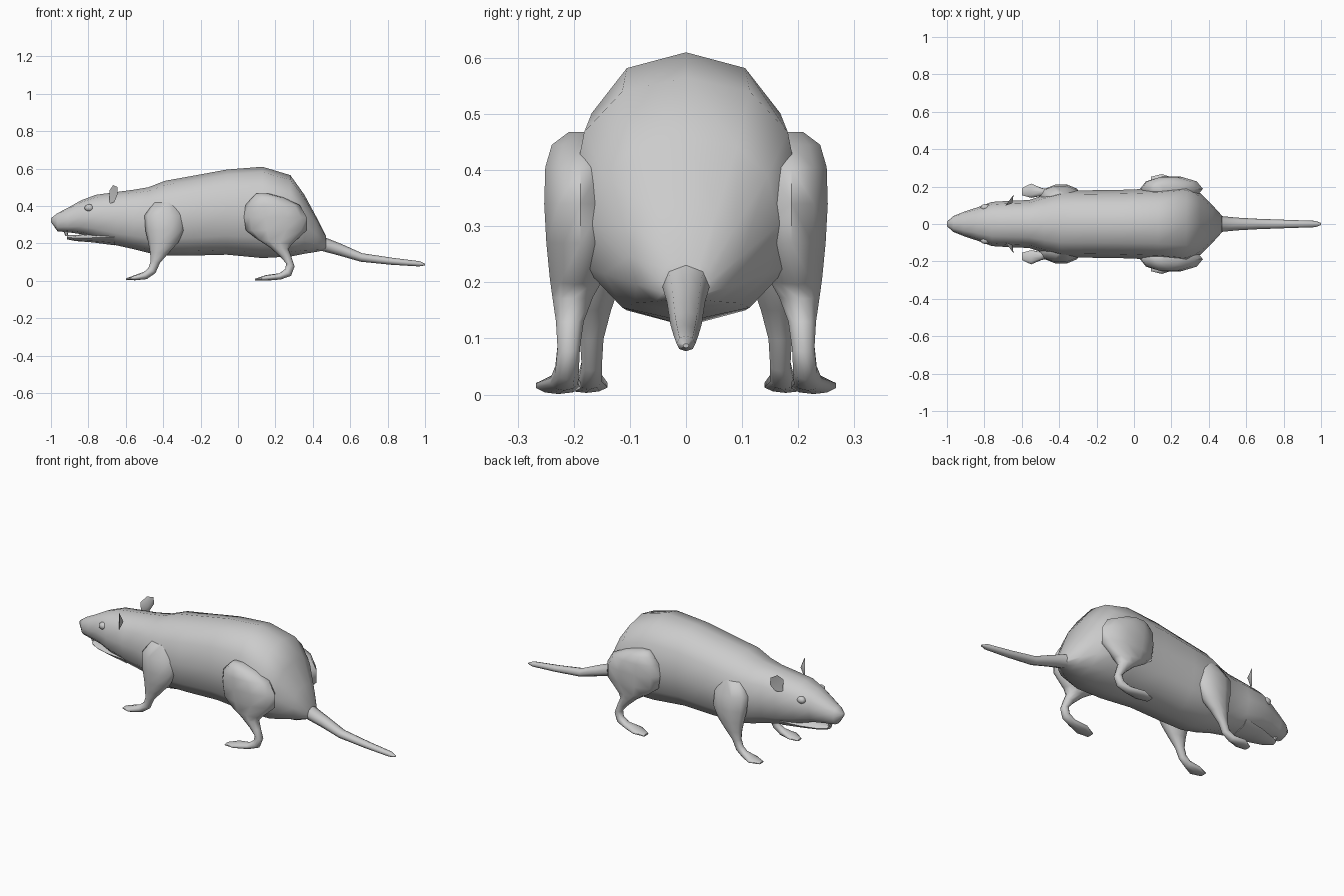
import bpy, bmesh, math
from mathutils import Vector

fur = bpy.data.materials.new("grey fur")
fur.diffuse_color = (0.6, 0.6, 0.6, 1)


def finish(bm, name, mirror=False, angle=60):
    bmesh.ops.recalc_face_normals(bm, faces=bm.faces)
    me = bpy.data.meshes.new(name)
    bm.to_mesh(me)
    bm.free()
    ob = bpy.data.objects.new(name, me)
    bpy.context.collection.objects.link(ob)
    me.materials.append(fur)
    if mirror:
        mod = ob.modifiers.new("mirror", 'MIRROR')
        mod.use_axis = (False, True, False)
        mod.use_mirror_merge = False
    bpy.ops.object.select_all(action='DESELECT')
    bpy.context.view_layer.objects.active = ob
    ob.select_set(True)
    bpy.ops.object.shade_smooth_by_angle(angle=math.radians(angle))
    return ob


def loft(name, stations, sides=10, power=1.0, mirror=False):
    """Skin rings (x, y, z, thickness, half width, tilt of the thickness axis in xz)."""
    bm = bmesh.new()
    rings = []
    for x, y, z, a, b, tilt in stations:
        t = math.radians(tilt)
        ring = []
        for i in range(sides):
            w = 2 * math.pi * i / sides
            c, s = (math.copysign(abs(f) ** power, f) for f in (math.cos(w), math.sin(w)))
            ring.append(bm.verts.new((x + a * c * math.cos(t), y + b * s, z + a * c * math.sin(t))))
        rings.append(ring)
    for r, q in zip(rings, rings[1:]):
        for i in range(sides):
            j = (i + 1) % sides
            bm.faces.new((r[i], r[j], q[j], q[i]))
    bm.faces.new(rings[0])
    bm.faces.new(rings[-1])
    return finish(bm, name, mirror)


def upright(rows):
    """Rows of x, bottom, top, half width become vertical rings."""
    return [(x, 0, (lo + hi) / 2, (hi - lo) / 2, w, 90) for x, lo, hi, w in rows]


# Head and trunk in one skin
loft("body", upright([
    (-1.0, .315, .335, .012), (-.965, .265, .362, .043), (-.91, .26, .39, .065),
    (-.84, .25, .43, .088), (-.76, .225, .46, .118), (-.65, .19, .475, .125),
    (-.56, .17, .487, .128), (-.48, .15, .50, .155), (-.39, .135, .535, .178),
    (-.25, .135, .56, .18), (-.06, .14, .595, .183), (.13, .122, .61, .19),
    (.28, .13, .565, .205), (.355, .145, .46, .165), (.42, .155, .34, .10),
    (.47, .165, .24, .045)]), sides=12, power=0.85)

# Lower jaw and front teeth
loft("lower_jaw", upright([
    (-.915, .222, .245, .02), (-.87, .213, .244, .045), (-.78, .206, .255, .075),
    (-.66, .19, .28, .095)]), sides=8)
loft("upper_teeth", [(-.925, 0, .275, .012, .018, 0), (-.915, 0, .24, .008, .014, 0)], sides=6)

# Tail
loft("tail", [
    (.37, 0, .235, .075, .07, 80), (.46, 0, .195, .037, .043, 75), (.55, 0, .165, .031, .034, 75),
    (.66, 0, .125, .023, .028, 80), (.82, 0, .105, .019, .022, 84),
    (.97, 0, .091, .014, .017, 84), (1.0, 0, .087, .004, .005, 84)], sides=8)

# Hind legs: thigh, shank, heel and foot
loft("hind_leg", [
    (.13, .185, .468, .03, .025, 0), (.16, .187, .445, .085, .055, 0),
    (.185, .188, .405, .145, .066, 0), (.20, .188, .34, .168, .068, 0),
    (.205, .188, .27, .163, .064, 0), (.195, .195, .21, .095, .05, -8),
    (.22, .202, .175, .05, .038, -5), (.255, .207, .13, .03, .026, 0),
    (.28, .209, .085, .024, .021, -20), (.268, .212, .045, .024, .022, -50),
    (.225, .217, .024, .017, .026, -80), (.15, .227, .016, .015, .042, -90),
    (.092, .232, .007, .005, .022, -90)], sides=10, mirror=True)

# Front legs: shoulder, forearm and paw
loft("front_leg", [
    (-.39, .14, .42, .06, .025, 0), (-.395, .15, .35, .105, .055, 0),
    (-.39, .155, .27, .105, .058, 0), (-.40, .16, .205, .08, .048, 0),
    (-.42, .166, .15, .05, .034, 0), (-.442, .168, .10, .025, .022, -10),
    (-.46, .168, .055, .023, .019, -35), (-.495, .171, .029, .021, .022, -70),
    (-.55, .178, .017, .014, .04, -90), (-.60, .173, .009, .004, .02, -90)],
    sides=10, mirror=True)

# Eyes
bm = bmesh.new()
bmesh.ops.create_uvsphere(bm, u_segments=8, v_segments=6, radius=1)
for v in bm.verts:
    v.co = Vector((-.795 + v.co.x * .026, .088 + v.co.y * .02, .39 + v.co.z * .02))
finish(bm, "eyes", mirror=True)

# Ears: thin pointed leaves, hollowed on the side facing forward
bm = bmesh.new()
side = Vector((.6, .8, 0))
facing = Vector((-.8, .6, 0))
base = Vector((-.675, .115, .462))
outline = [(-.018, -.05), (.024, -.04), (.052, .0), (.05, .04), (.012, .05), (-.022, .02)]
rim = [bm.verts.new(base + side * u + Vector((0, 0, v))) for u, v in outline]
for depth in (-.004, -.022):
    hub = bm.verts.new(base + side * .012 + facing * depth)
    for i in range(6):
        bm.faces.new((rim[i], rim[(i + 1) % 6], hub))
finish(bm, "ears", mirror=True)
